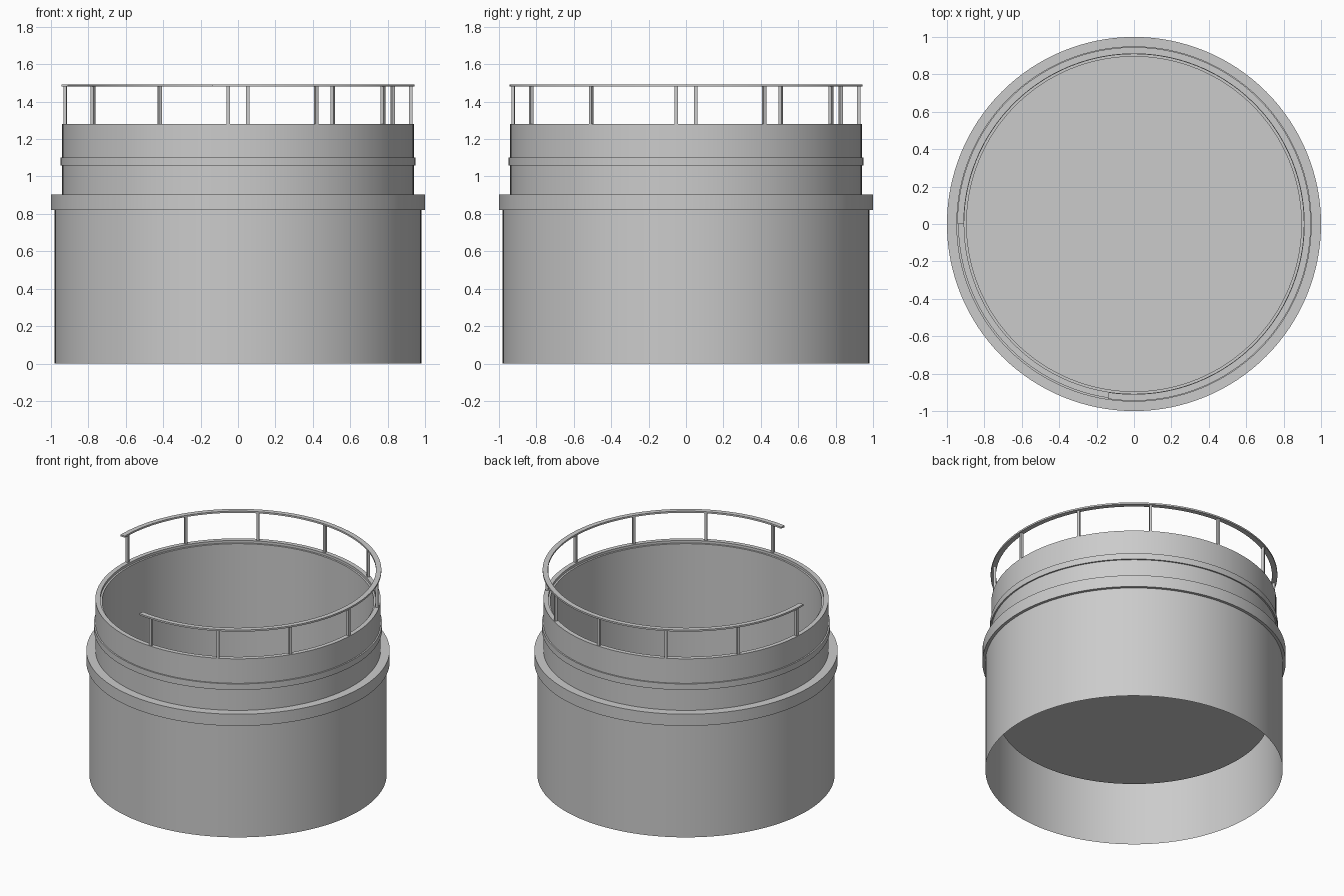
import bpy, bmesh, math
from math import cos, sin, radians

if "Cube" in bpy.data.objects:
    bpy.data.objects.remove(bpy.data.objects["Cube"])

SEG = 128


def finish(name, bm, smooth=True):
    bmesh.ops.recalc_face_normals(bm, faces=bm.faces)
    me = bpy.data.meshes.new(name)
    bm.to_mesh(me)
    bm.free()
    ob = bpy.data.objects.new(name, me)
    bpy.context.collection.objects.link(ob)
    if smooth:
        bpy.ops.object.select_all(action='DESELECT')
        ob.select_set(True)
        bpy.context.view_layer.objects.active = ob
        bpy.ops.object.shade_smooth_by_angle(angle=radians(30))
    return ob


def sweep(name, profile, start=0, end=360, seg=SEG, closed=False):
    """Turn an (r, z) profile around z from start to end degrees."""
    bm = bmesh.new()
    full = end - start == 360
    rings = []
    for i in range(seg if full else seg + 1):
        a = radians(start + (end - start) * i / seg)
        rings.append([bm.verts.new((r * cos(a), r * sin(a), z)) for r, z in profile])
    n = len(profile)
    for i in range(seg):
        p, q = rings[i], rings[(i + 1) % len(rings)]
        for j in range(n if closed else n - 1):
            k = (j + 1) % n
            bm.faces.new((p[j], q[j], q[k], p[k]))
    if closed and not full:
        bm.faces.new(rings[0])
        bm.faces.new(rings[-1])
    return finish(name, bm)


# Outer walls, open underneath
sweep("lower_wall", [(0.98, 0), (0.98, 0.82)])
sweep("collar", [(0.98, 0.82), (1.0, 0.82), (1.0, 0.905), (0.94, 0.905)])
sweep("upper_wall", [(0.94, 0.905), (0.94, 1.28), (0.908, 1.28)])
sweep("band", [(0.94, 1.058), (0.95, 1.058), (0.95, 1.102), (0.94, 1.102)])

# Inner liner with a small step below the rim
sweep("liner", [(0.908, 1.28), (0.908, 1.262), (0.895, 1.262), (0.895, 0.41)])

# Floor disc
bm = bmesh.new()
bmesh.ops.create_circle(bm, cap_ends=True, segments=SEG, radius=0.895)
finish("floor", bm, False).location.z = 0.41

# Handrail with an open gap at the front left
sweep("handrail", [(0.91, 1.48), (0.945, 1.48), (0.945, 1.492), (0.91, 1.492)],
      -98.5, 180, 100, closed=True)

# Rail posts
for i in range(10):
    a = radians(-93.2 + 30 * i)
    bm = bmesh.new()
    bmesh.ops.create_cube(bm, size=1)
    bmesh.ops.scale(bm, vec=(0.018, 0.018, 0.205), verts=bm.verts)
    post = finish(f"rail_post_{i + 1}", bm, False)
    post.location = (0.926 * cos(a), 0.926 * sin(a), 1.3805)
    post.rotation_euler.z = a
